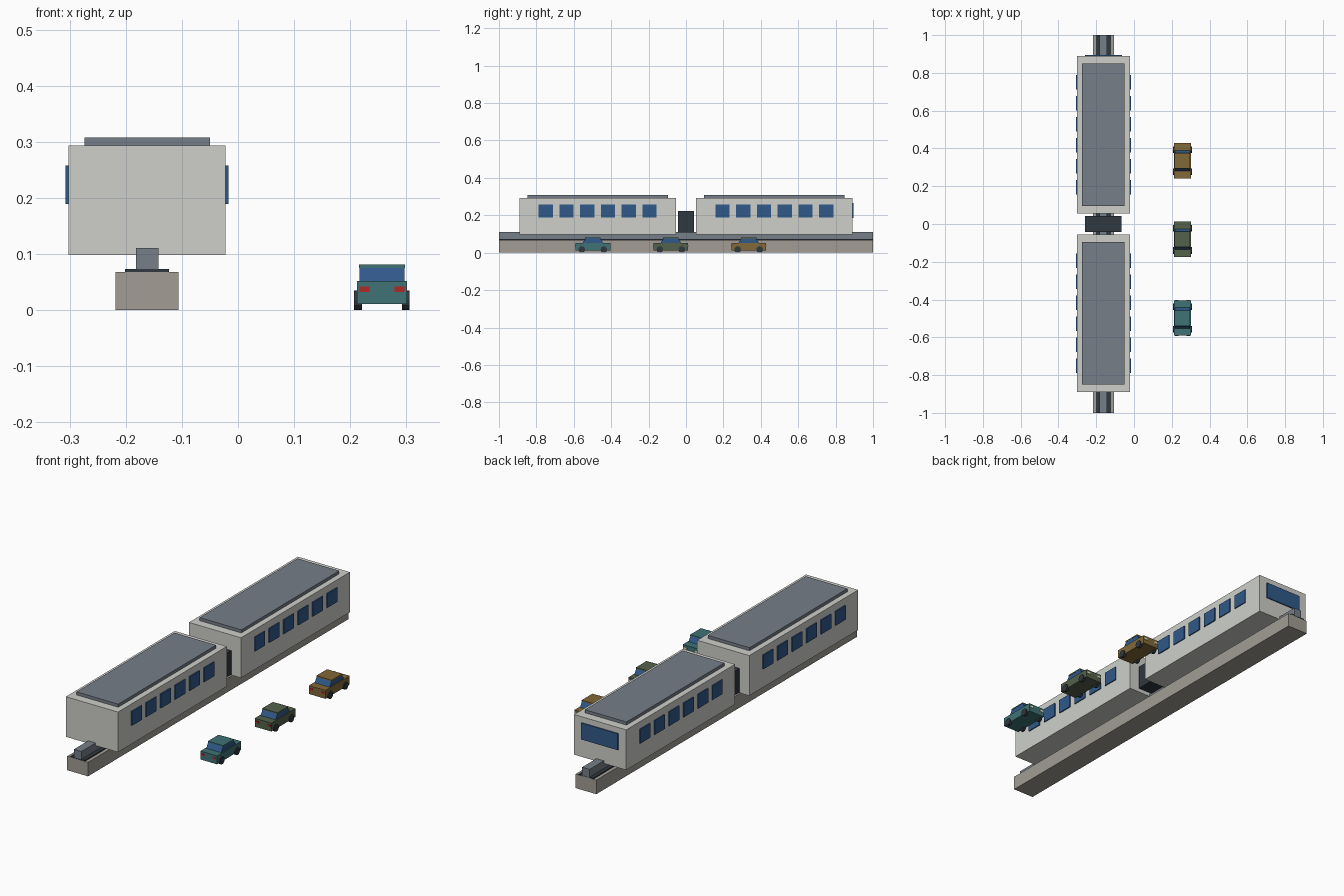
import bpy, bmesh, math

if "Cube" in bpy.data.objects:
    bpy.data.objects.remove(bpy.data.objects["Cube"])

def material(name, rgb):
    m = bpy.data.materials.new(name)
    m.diffuse_color = (*rgb, 1)
    m.use_nodes = True
    m.node_tree.nodes["Principled BSDF"].inputs["Base Color"].default_value = m.diffuse_color
    return m

SHELL = material("shell", (0.62, 0.63, 0.59))
CONCRETE = material("concrete", (0.36, 0.34, 0.30))
STEEL = material("steel", (0.18, 0.21, 0.25))
DARK = material("dark", (0.03, 0.04, 0.05))
GLASS = material("glass", (0.03, 0.10, 0.25))
RED = material("red", (0.45, 0.02, 0.02))
LAMP = material("lamp", (0.8, 0.75, 0.5))

def finish(bm, name, mat):
    bmesh.ops.recalc_face_normals(bm, faces=bm.faces)
    me = bpy.data.meshes.new(name)
    bm.to_mesh(me)
    bm.free()
    me.materials.append(mat)
    ob = bpy.data.objects.new(name, me)
    bpy.context.collection.objects.link(ob)
    return ob

def box(name, x, y, z, mat, taper_y=0.0):
    """Box from (min, max) ranges; taper_y pulls the top edges inward."""
    bm = bmesh.new()
    bmesh.ops.create_cube(bm, size=1)
    for v in bm.verts:
        top = v.co.z > 0
        inset = math.copysign(taper_y, v.co.y) if top else 0
        v.co = (x[v.co.x > 0], y[v.co.y > 0] - inset, z[top])
    return finish(bm, name, mat)

def wheel(name, x, y, r, width):
    bm = bmesh.new()
    bmesh.ops.create_cone(bm, cap_ends=True, segments=12, radius1=r, radius2=r, depth=width)
    for v in bm.verts:
        a, b, c = v.co
        v.co = (x + c, y + a, r + b)
    return finish(bm, name, DARK)

CX = -0.162

# Guideway
box("guide_beam", (CX - .056, CX + .056), (-1, 1), (0, .068), CONCRETE)
box("beam_top_plate", (CX - .039, CX + .039), (-1, 1), (.066, .073), DARK)
box("centre_rail", (CX - .02, CX + .02), (-1, 1), (.068, .111), STEEL)

# Two train cars
for label, cy in (("front", -.4725), ("rear", .4725)):
    box(label + "_car_body", (CX - .14, CX + .14), (cy - .418, cy + .418), (.098, .293), SHELL)
    box(label + "_car_roof", (CX - .112, CX + .112), (cy - .376, cy + .376), (.290, .308), STEEL)
    for i in range(6):
        wy = cy + (i - 2.5) * .111
        for side in (-1, 1):
            xs = sorted((CX + side * .135, CX + side * .145))
            box(label + "_side_window", xs, (wy - .0385, wy + .0385), (.189, .258), GLASS)

# Gangway and end windscreen
box("gangway", (CX - .097, CX + .097), (-.042, .042), (.108, .224), DARK)
box("windscreen", (CX - .098, CX + .098), (.885, .896), (.185, .265), GLASS)

# Road cars, facing +y
PX = .2565
paints = (("teal", -.498, (.05, .17, .18)), ("green", -.081, (.09, .12, .07)),
          ("ochre", .335, (.22, .14, .04)))
for label, cy, rgb in paints:
    paint = material(label, rgb)
    box(label + "_auto_body", (PX - .0445, PX + .0445), (cy - .093, cy + .093), (.011, .052), paint)
    box(label + "_auto_cabin", (PX - .04, PX + .04), (cy - .056, cy + .056), (.05, .076), GLASS, .016)
    box(label + "_auto_roof", (PX - .041, PX + .041), (cy - .041, cy + .041), (.075, .081), paint)
    for sx in (-1, 1):
        for sy in (-1, 1):
            wheel(label + "_auto_wheel", PX + sx * .0425, cy + sy * .059, .0175, .014)
        lx = PX + sx * .031
        box(label + "_tail_lamp", (lx - .009, lx + .009), (cy - .095, cy - .09), (.032, .042), RED)
        box(label + "_head_lamp", (lx - .009, lx + .009), (cy + .09, cy + .095), (.032, .042), LAMP)
